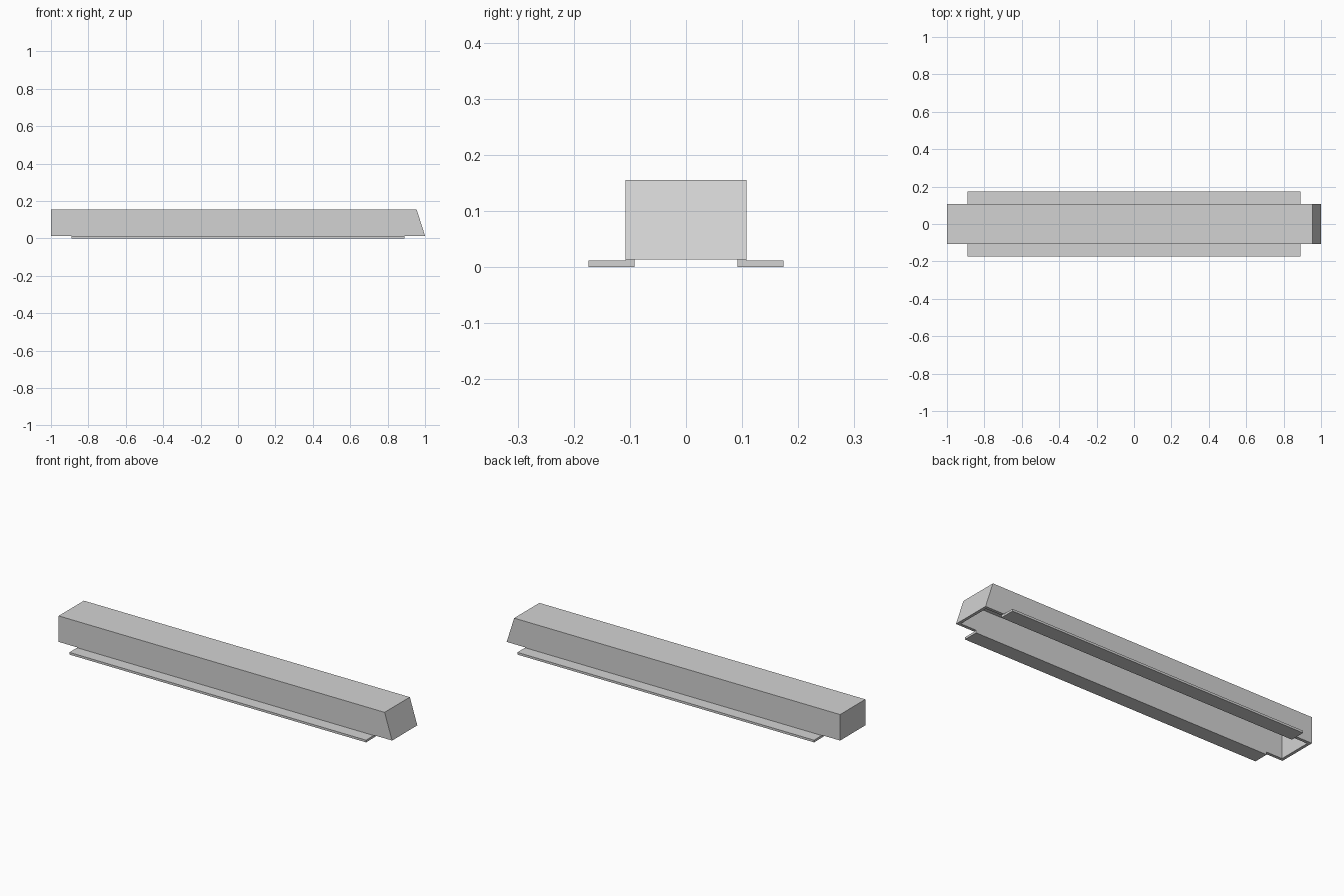
import bpy
import bmesh

cube = bpy.data.objects.get("Cube")
if cube:
    bpy.data.objects.remove(cube, do_unlink=True)

# Main sizes
BASE, TOP = 0.014, 0.155       # channel bottom and top
HALF_W, WALL = 0.108, 0.016    # channel half width and wall thickness
SLANT = 0.045                  # lean of the sloped end
FLANGE_L, FLANGE_W, FLANGE_T = 0.89, 0.174, 0.012

grey = bpy.data.materials.new("plain grey")
grey.use_nodes = True
colour = (0.65, 0.65, 0.65, 1)
grey.diffuse_color = colour
grey.node_tree.nodes["Principled BSDF"].inputs["Base Color"].default_value = colour


def finish(bm, name):
    bmesh.ops.recalc_face_normals(bm, faces=bm.faces)
    mesh = bpy.data.meshes.new(name)
    bm.to_mesh(mesh)
    bm.free()
    mesh.materials.append(grey)
    obj = bpy.data.objects.new(name, mesh)
    bpy.context.collection.objects.link(obj)
    return obj


def ring(bm, inset, z):
    """Rectangle of vertices whose +x side follows the sloped end."""
    right = 1 - inset - SLANT * (z - BASE) / (TOP - BASE)
    left, y = -1 + inset, HALF_W - inset
    return [bm.verts.new((x, w, z)) for x, w in
            ((left, -y), (right, -y), (right, y), (left, y))]


def bridge(bm, a, b):
    for i in range(len(a)):
        j = (i + 1) % len(a)
        bm.faces.new((a[i], a[j], b[j], b[i]))


# Hollow channel, open underneath
bm = bmesh.new()
rings = [ring(bm, 0, TOP), ring(bm, 0, BASE),
         ring(bm, WALL, BASE), ring(bm, WALL, TOP - WALL)]
for a, b in zip(rings, rings[1:]):
    bridge(bm, a, b)
bm.faces.new(rings[0])
bm.faces.new(rings[-1])
finish(bm, "channel_cover")

# Mounting flanges, each with a low lip that meets the wall
inner = HALF_W - WALL
profile = [(inner, 0), (FLANGE_W, 0), (FLANGE_W, FLANGE_T),
           (HALF_W, FLANGE_T), (HALF_W, BASE), (inner, BASE)]
for name, side in (("front_flange", -1), ("back_flange", 1)):
    bm = bmesh.new()
    ends = [[bm.verts.new((x, side * y, z)) for y, z in profile]
            for x in (-FLANGE_L, FLANGE_L)]
    bridge(bm, *ends)
    for end in ends:
        bm.faces.new(end)
    finish(bm, name)
